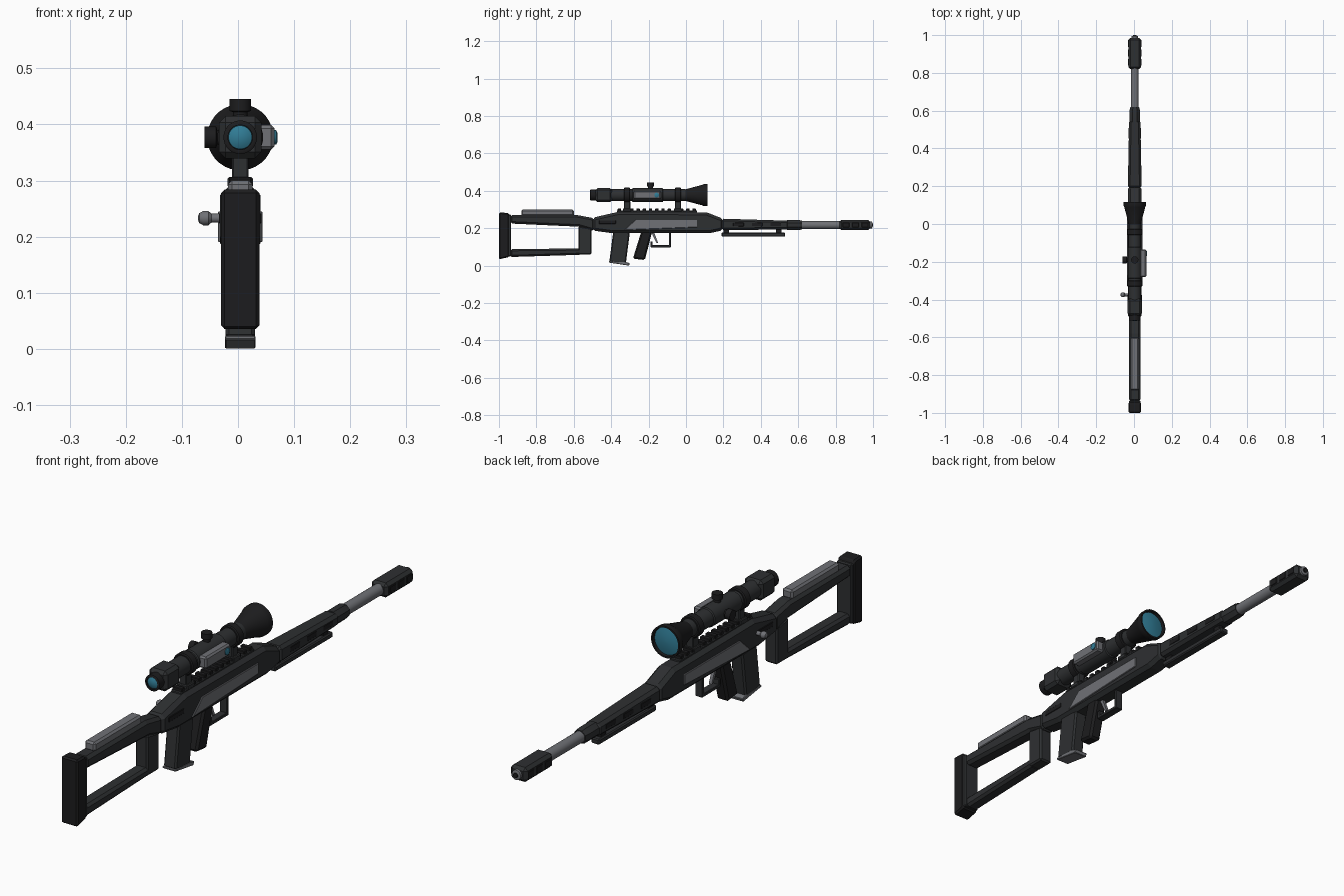
import bpy, bmesh, math
from mathutils import Vector, Matrix

if "Cube" in bpy.data.objects:
    bpy.data.objects.remove(bpy.data.objects["Cube"])

CX = 0.004   # centre line of the body
SZ = 0.377   # sight tube axis height
BZ = 0.217   # barrel axis height


def mat(name, col):
    m = bpy.data.materials.new(name)
    m.diffuse_color = (*col, 1)
    m.use_nodes = True
    m.node_tree.nodes["Principled BSDF"].inputs["Base Color"].default_value = m.diffuse_color
    return m


BLACK = mat("black", (0.012, 0.012, 0.013))
DARK = mat("dark", (0.027, 0.029, 0.031))
LIGHT = mat("light", (0.16, 0.165, 0.18))
BLUE = mat("blue", (0.03, 0.2, 0.3))


def finish(name, bm, m, bevel=0, smooth=False):
    bmesh.ops.recalc_face_normals(bm, faces=bm.faces)
    me = bpy.data.meshes.new(name)
    bm.to_mesh(me)
    bm.free()
    ob = bpy.data.objects.new(name, me)
    bpy.context.collection.objects.link(ob)
    me.materials.append(m)
    if bevel:
        b = ob.modifiers.new("bevel", "BEVEL")
        b.width, b.segments, b.limit_method = bevel, 1, 'ANGLE'
        b.angle_limit = math.radians(40)
    if smooth:
        bpy.context.view_layer.objects.active = ob
        ob.select_set(True)
        bpy.ops.object.shade_smooth_by_angle(angle=math.radians(35))
        ob.select_set(False)
    return ob


def profile(name, pts, width, m, bevel=0, x=CX):
    """Side outline (y, z) extruded across x."""
    bm = bmesh.new()
    f = bm.faces.new([bm.verts.new((x - width / 2, y, z)) for y, z in pts])
    r = bmesh.ops.extrude_face_region(bm, geom=[f])
    bmesh.ops.translate(bm, vec=(width, 0, 0),
                        verts=[v for v in r["geom"] if isinstance(v, bmesh.types.BMVert)])
    return finish(name, bm, m, bevel)


def box(name, y0, y1, z0, z1, width, m, bevel=0, x=CX):
    return profile(name, [(y0, z0), (y1, z0), (y1, z1), (y0, z1)], width, m, bevel, x)


def lathe(name, prof, m, origin, axis="Y", n=24):
    """Profile of (distance along axis, radius) turned round the axis."""
    bm = bmesh.new()
    rings = []
    for d, r in prof:
        rings.append([bm.verts.new((r * math.cos(a), r * math.sin(a), d))
                      for a in [2 * math.pi * (i + .5) / n for i in range(n)]])
    for a, b in zip(rings, rings[1:]):
        for i in range(n):
            bm.faces.new((a[i], a[(i + 1) % n], b[(i + 1) % n], b[i]))
    bm.faces.new(rings[0])
    bm.faces.new(rings[-1])
    rot = Vector((0, 0, 1)).rotation_difference(
        Vector({"X": (1, 0, 0), "Y": (0, 1, 0), "Z": (0, 0, 1)}[axis])).to_matrix().to_4x4()
    bmesh.ops.transform(bm, matrix=Matrix.Translation(origin) @ rot, verts=bm.verts)
    return finish(name, bm, m, 0, True)


# Stock: butt pad, upper arm, lower arm, front post, cheek rest
profile("butt_pad", [(-1, .034), (-.945, .046), (-.945, .276), (-.955, .282), (-1, .284)],
        .068, BLACK, .006)
box("butt_plate", -.955, -.935, .05, .272, .062, DARK, .004)
profile("stock_upper", [(-.94, .225), (-.57, .208), (-.49, .185), (-.49, .253), (-.58, .27),
                        (-.94, .27)], .06, DARK, .011)
profile("stock_lower", [(-.94, .046), (-.56, .058), (-.56, .092), (-.94, .088)], .052, DARK, .009)
profile("stock_post", [(-.575, .06), (-.505, .06), (-.505, .2), (-.575, .212)], .052, DARK, .006)
box("cheek_rest", -.88, -.6, .265, .3, .044, LIGHT, .007)

# Receiver, side panels and side slots
profile("receiver", [(-.5, .188), (-.4, .174), (.13, .174), (.2, .19), (.2, .25), (.11, .285),
                     (-.36, .288), (-.5, .256)], .072, DARK, .014)
for side, s in (("right", 1), ("left", -1)):
    profile("side_panel_" + side, [(-.33, .19), (.06, .205), (.06, .245), (-.27, .245)],
            .008, LIGHT, .002, CX + s * .036)
    box("receiver_slot_" + side, -.465, -.375, .223, .242, .006, BLACK, .002, CX + s * .035)
    for i in range(3):
        y = .25 + .1 * i
        box(f"forend_slot_{side}_{i}", y, y + .06, .209, .231, .006, BLACK, .003,
            CX + s * (.033 - .002 * i))
        y = .838 + .05 * i
        box(f"brake_slot_{side}_{i}", y, y + .036, .205, .23, .005, BLACK, .002, CX + s * .034)

# Top rail with teeth
box("rail", -.37, .06, .28, .294, .044, DARK, .003)
for i in range(13):
    y = -.365 + .0333 * i
    box(f"rail_tooth_{i}", y, y + .018, .29, .305, .04, BLACK, .002)

# Fore-end, lower bar, barrel and muzzle brake
bm = bmesh.new()
ends = [[bm.verts.new((CX + sx * w, y, z)) for sx, z in ((-1, z0), (1, z0), (1, z1), (-1, z1))]
        for y, w, z0, z1 in ((.19, .036, .189, .251), (.55, .03, .194, .24))]
for i in range(4):
    j = (i + 1) % 4
    bm.faces.new((ends[0][i], ends[0][j], ends[1][j], ends[1][i]))
bm.faces.new(ends[0])
bm.faces.new(ends[1])
finish("forend", bm, DARK, .011)
box("lower_bar", .19, .53, .155, .176, .034, DARK, .004)
for i, y in enumerate((.2, .48)):
    box(f"lower_bar_mount_{i}", y, y + .03, .17, .196, .02, BLACK)
lathe("barrel_collar", [(.54, .029), (.605, .029), (.62, .025)], DARK, (CX, 0, BZ), n=8)
lathe("barrel", [(.6, .021), (.84, .021)], LIGHT, (CX, 0, BZ), n=20)
box("muzzle_brake", .82, .985, .19, .244, .068, DARK, .011)
lathe("muzzle_tip", [(.98, .018), (.994, .018), (.996, .014), (.996, .009)], LIGHT, (CX, 0, BZ))
lathe("bore", [(.98, .009), (1, .009)], BLACK, (CX, 0, BZ), n=16)

# Magazine, grip, trigger guard and trigger
profile("magazine", [(-.388, .19), (-.41, .02), (-.322, .008), (-.3, .18)], .052, DARK, .006)
profile("magazine_base", [(-.412, .024), (-.412, .016), (-.305, 0), (-.3, .013), (-.325, .02)],
        .054, LIGHT, .002)
profile("grip", [(-.238, .185), (-.284, .037), (-.22, .03), (-.18, .185)], .048, BLACK, .008)
for n, a in (("front", (-.092, -.08, .098, .18)), ("bottom", (-.19, -.08, .098, .11)),
             ("rear", (-.19, -.178, .098, .13))):
    box("trigger_guard_" + n, *a, .03, DARK, .002)
profile("trigger", [(-.172, .18), (-.158, .145), (-.148, .12), (-.157, .12), (-.17, .145),
                    (-.186, .18)], .012, LIGHT)

# Bolt handle on the left
lathe("bolt_handle", [(-.075, .004), (-.073, .009), (-.066, .013), (-.057, .013), (-.051, .008),
                      (-.02, .008)], LIGHT, (CX, -.375, .233), "X", 16)

# Sight: tube, eyepiece, flared objective, lenses
S = (CX, 0, SZ)
lathe("sight_tube", [(-.41, .033), (-.1, .033), (.03, .031)], DARK, S)
lathe("sight_centre", [(-.29, .031), (-.285, .037), (-.125, .037), (-.12, .031)], DARK, S)
box("sight_rear_block", -.485, -.395, SZ - .038, SZ + .038, .076, DARK, .012)
lathe("eyepiece", [(-.48, .03), (-.51, .03), (-.512, .027), (-.512, .022), (-.504, .022)], BLACK, S)
lathe("eyepiece_lens", [(-.5, .022), (-.508, .021), (-.512, .014), (-.514, .004)], BLUE, S)
lathe("objective", [(-.005, .031), (.015, .036), (.09, .056), (.095, .059), (.116, .059),
                    (.116, .053), (.1, .052)], BLACK, S, n=32)
lathe("objective_lens", [(.095, .052), (.106, .051), (.111, .03), (.113, .005)], BLUE, S, n=32)

# Mounting rings and feet
for n, y in (("rear", -.315), ("front", -.043)):
    lathe("mount_ring_" + n, [(y - .016, .037), (y - .013, .041), (y + .013, .041),
                              (y + .016, .037)], BLACK, S)
    box("mount_foot_" + n, y - .017, y + .017, .295, SZ - .03, .03, DARK, .003)
    box("mount_clamp_" + n, y - .022, y + .022, .288, .306, .046, DARK, .003)

# Adjustment knobs and side module
lathe("top_knob", [(.02, .013), (.045, .013), (.047, .019), (.068, .019)], BLACK, (CX, -.19, SZ), "Z")
lathe("left_knob", [(-.064, .019), (-.043, .019), (-.041, .013), (-.02, .013)], BLACK,
      (CX, -.19, SZ), "X")
box("side_module", -.28, -.135, SZ - .022, SZ + .022, .034, LIGHT, .006, CX + .044)
lathe("side_module_lens", [(.055, .013), (.064, .013), (.066, .009)], BLUE, (CX, -.157, SZ), "X", 16)
